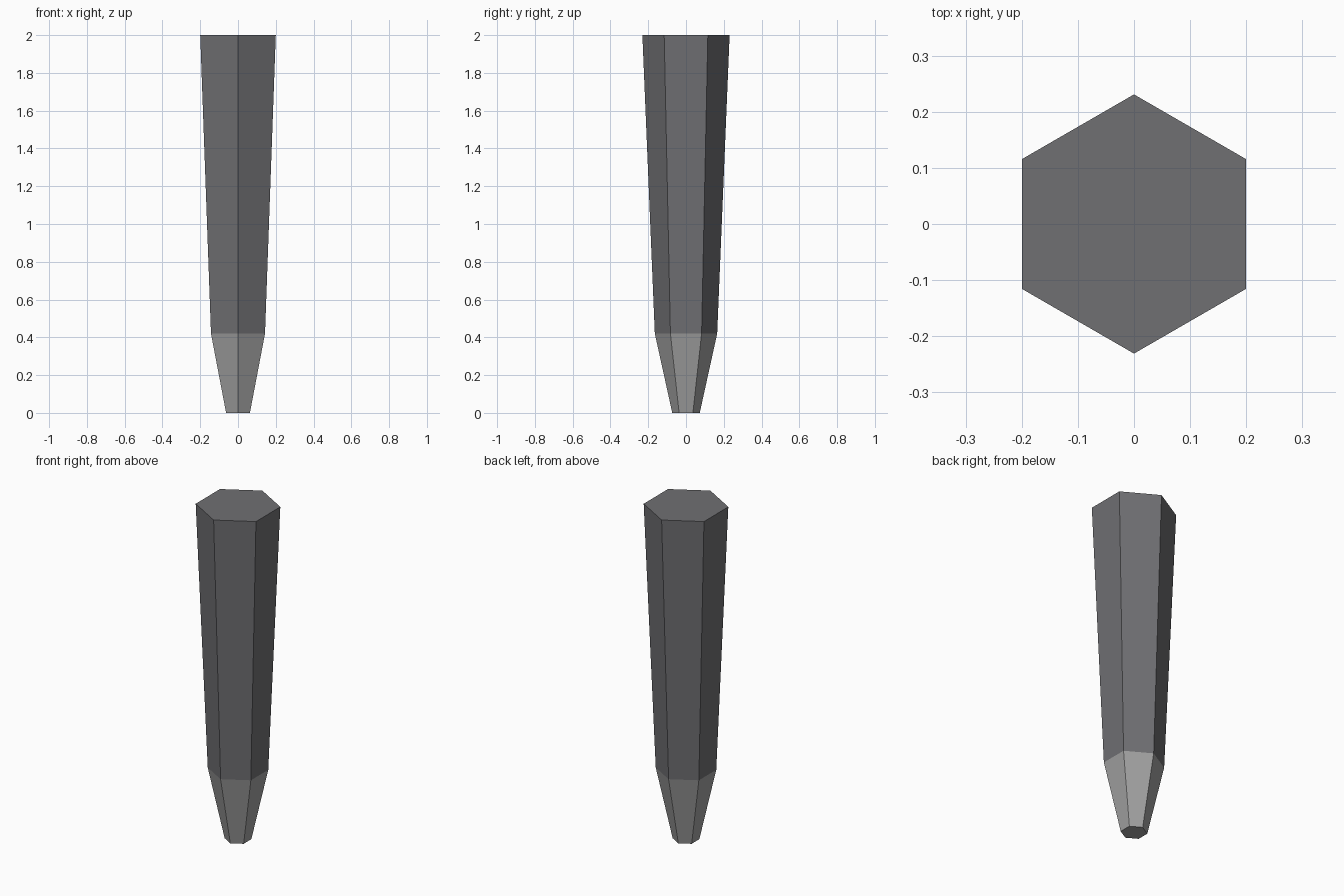
import bpy
from math import cos, radians

if "Cube" in bpy.data.objects:
    bpy.data.objects.remove(bpy.data.objects["Cube"])

SIDES = 6
CORNER = cos(radians(30))  # flat half-width to corner radius


def material(name, rgb):
    mat = bpy.data.materials.new(name)
    mat.diffuse_color = (*rgb, 1)
    mat.use_nodes = True
    mat.node_tree.nodes["Principled BSDF"].inputs["Base Color"].default_value = mat.diffuse_color
    return mat


def frustum(name, z0, z1, half0, half1, mat, open_end=None):
    # Six-sided tapered section with corners on the y axis
    bpy.ops.mesh.primitive_cone_add(
        vertices=SIDES, radius1=half0 / CORNER, radius2=half1 / CORNER,
        depth=z1 - z0, location=(0, 0, (z0 + z1) / 2))
    obj = bpy.context.object
    obj.name = name
    obj.data.materials.append(mat)
    return obj


dark = material("dark_grey", (0.16, 0.16, 0.17))
light = material("light_grey", (0.36, 0.36, 0.36))

# Sharpened tip and long tapered shaft
tip = frustum("tip", 0, 0.42, 0.063, 0.143, light)
shaft = frustum("shaft", 0.42, 2, 0.143, 0.2, dark)

# Remove the hidden caps where the two sections meet
for obj, z in ((tip, 0.21), (shaft, -0.79)):
    import bmesh
    bm = bmesh.new()
    bm.from_mesh(obj.data)
    caps = [f for f in bm.faces if abs(f.calc_center_median().z - z) < 1e-3]
    bmesh.ops.delete(bm, geom=caps, context='FACES_ONLY')
    bm.to_mesh(obj.data)
    bm.free()
